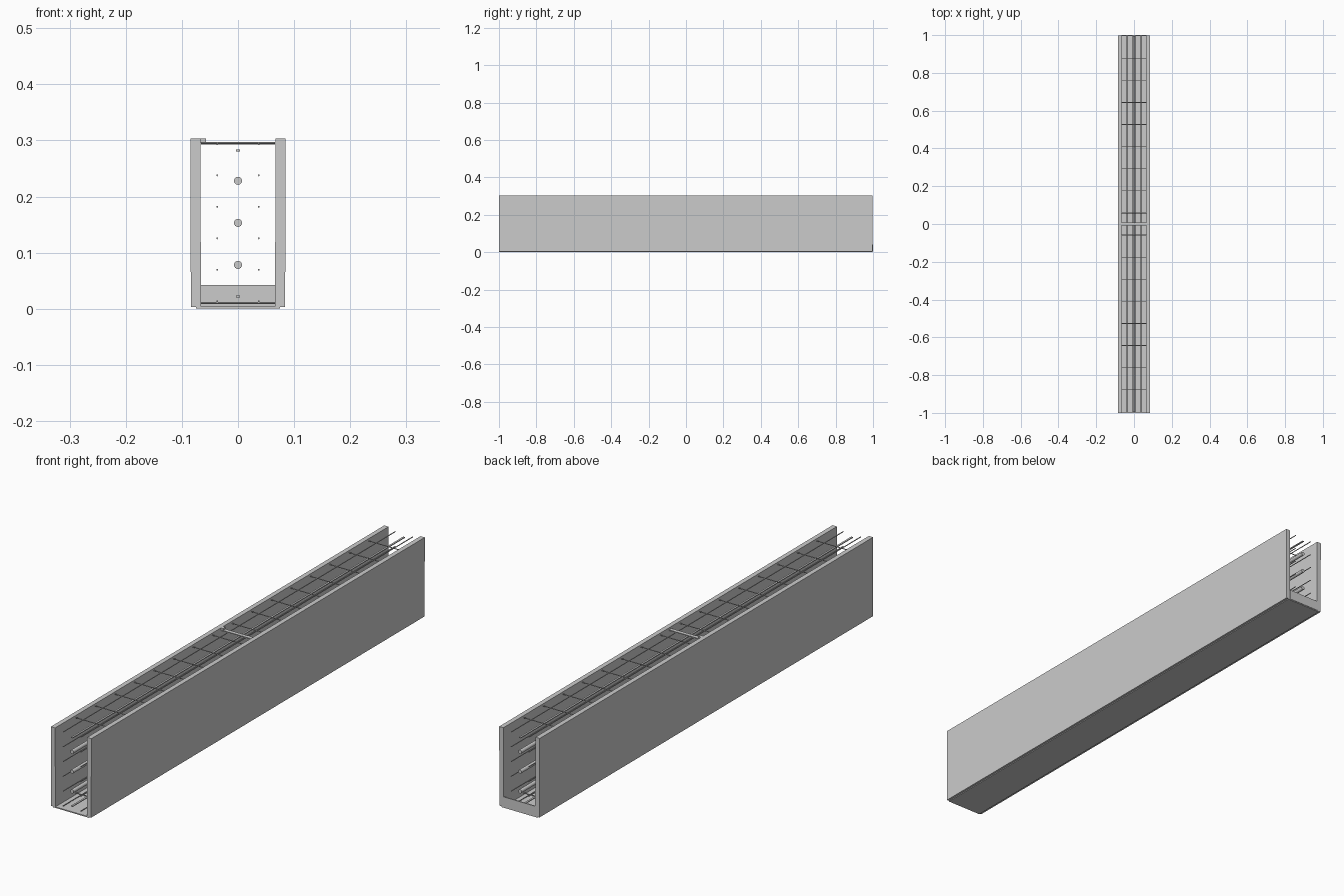
import bpy
from math import pi

if "Cube" in bpy.data.objects:
    bpy.data.objects.remove(bpy.data.objects["Cube"])


def box(name, x0, x1, y0, y1, z0, z1):
    """Axis-aligned box from its limits."""
    bpy.ops.mesh.primitive_cube_add(size=1, location=((x0 + x1) / 2, (y0 + y1) / 2, (z0 + z1) / 2))
    ob = bpy.context.object
    ob.name = name
    ob.scale = (x1 - x0, y1 - y0, z1 - z0)
    bpy.ops.object.transform_apply(location=False, rotation=False, scale=True)
    return ob


def rod(name, radius, length, loc, along="y", sides=8):
    """Round bar along x or y."""
    rot = (pi / 2, 0, 0) if along == "y" else (0, pi / 2, 0)
    bpy.ops.mesh.primitive_cylinder_add(vertices=sides, radius=radius, depth=length,
                                        location=loc, rotation=rot)
    ob = bpy.context.object
    ob.name = name
    bpy.ops.object.shade_smooth_by_angle()
    return ob


# Side panels, leaning out very slightly towards the top
for side, label in ((-1, "left"), (1, "right")):
    panel = box(label + "_panel", side * 0.075 - 0.009, side * 0.075 + 0.009,
                -1, 0.998, 0.003, 0.303)
    for v in panel.data.vertices:
        if v.co.z > 0:
            v.co.x += side * 0.001

# Thin floor sheet and low end stop at the back
box("floor_sheet", -0.075, 0.075, -1, 0.998, 0, 0.004)
box("end_stop", -0.066, 0.066, 0.996, 1, 0.003, 0.042)

# Thick centre bars
for z in (0.078, 0.153, 0.228):
    rod("core_bar", 0.0072, 1.99, (0, 0, z), sides=16)

# Thin lengthwise bars in two columns
for x in (-0.037, 0.037):
    for i in range(6):
        rod("long_bar", 0.0017, 1.99, (x, 0, 0.0135 + 0.056 * i))

# Flat centre strips, low and high
for z in (0.022, 0.282):
    box("centre_strip", -0.0035, 0.0035, -0.995, 0.995, z - 0.0016, z + 0.0016)

# Crosswise bars at the bottom and top of the cage
for i in range(16):
    y = (i - 7.5) * 0.117
    for z in (0.0105, 0.2955):
        rod("cross_bar", 0.0017, 0.132, (0, y, z), along="x")

# Spacer strips on the floor
for y in (-0.665, 0.665):
    box("floor_spacer", -0.066, 0.066, y - 0.008, y + 0.008, 0.004, 0.009)

# Middle tie strip with its tab on the left panel
box("tie_strip", -0.066, 0.066, -0.007, 0.007, 0.293, 0.296)
box("tie_tab", -0.067, -0.057, -0.007, 0.007, 0.296, 0.303)
